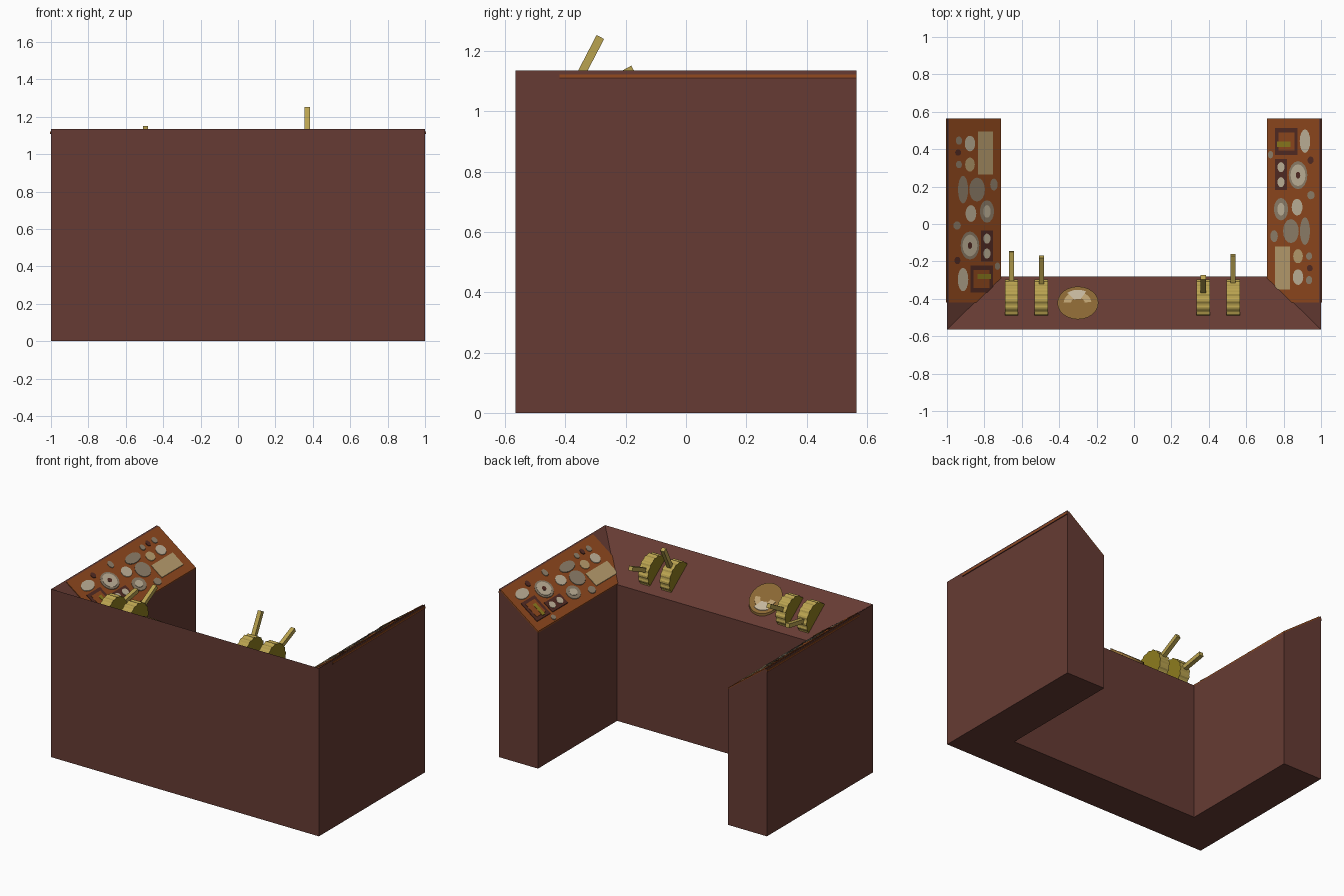
import bpy, bmesh, math
from mathutils import Vector

if "Cube" in bpy.data.objects:
    bpy.data.objects.remove(bpy.data.objects["Cube"])


def mat(name, r, g, b):
    lin = lambda c: ((c / 255 + 0.055) / 1.055) ** 2.4
    m = bpy.data.materials.new(name)
    m.diffuse_color = (lin(r), lin(g), lin(b), 1)
    m.use_nodes = True
    m.node_tree.nodes["Principled BSDF"].inputs["Base Color"].default_value = m.diffuse_color
    return m


BROWN = mat("red_brown", 102, 59, 51)
ORANGE = mat("burnt_orange", 146, 74, 30)
DARK = mat("dark_brown", 84, 44, 36)
CREAM = mat("cream", 196, 182, 156)
GREY = mat("warm_grey", 146, 130, 108)
TAN = mat("tan", 188, 160, 112)
GOLD = mat("brass", 186, 163, 80)
BRONZE = mat("bronze", 138, 103, 52)
OLIVE = mat("olive", 142, 124, 30)

TOP, LOW, W, D, XI, YI = 1.135, 0.92, 1.0, 0.565, 0.71, -0.28
SLOPE = (TOP - LOW) / (W - XI)


def mesh(name, verts, faces, m):
    bm = bmesh.new()
    vs = [bm.verts.new(v) for v in verts]
    for f in faces:
        bm.faces.new([vs[i] for i in f])
    bmesh.ops.recalc_face_normals(bm, faces=bm.faces)
    me = bpy.data.meshes.new(name)
    bm.to_mesh(me)
    bm.free()
    me.materials.append(m)
    ob = bpy.data.objects.new(name, me)
    bpy.context.collection.objects.link(ob)
    return ob


def wing_z(x, y):
    return LOW + (abs(x) - XI) * SLOPE


def front_z(x, y):
    return LOW + (YI - y) * (TOP - LOW) / (YI + D)


def plate(name, pts, zf, lo, hi, m):
    """Thin prism lying on a sloped desk top, outlined in plan."""
    n = len(pts)
    v = [(x, y, zf(x, y) + h) for h in (lo, hi) for x, y in pts]
    f = [range(n), range(n, 2 * n)]
    f += [(i, (i + 1) % n, n + (i + 1) % n, n + i) for i in range(n)]
    return mesh(name, v, f, m)


def oval(x, y, rx, ry, n=16):
    return [(x + rx * math.cos(2 * math.pi * i / n), y + ry * math.sin(2 * math.pi * i / n)) for i in range(n)]


def rect(x, y, rx, ry):
    return [(x - rx, y - ry), (x + rx, y - ry), (x + rx, y + ry), (x - rx, y + ry)]


# U-shaped desk body with mitred inward-sloping top
plan = [(-W, D), (-W, -D), (W, -D), (W, D), (XI, D), (XI, YI), (-XI, YI), (-XI, D)]
verts = [(x, y, 0) for x, y in plan]
verts += [(x, y, TOP if i < 4 else LOW) for i, (x, y) in enumerate(plan)]
faces = [(i, (i + 1) % 8, 8 + (i + 1) % 8, 8 + i) for i in range(8)]
for b in (0, 8):
    faces += [(b, b + 1, b + 6, b + 7), (b + 1, b + 2, b + 5, b + 6), (b + 2, b + 3, b + 4, b + 5)]
mesh("desk_body", verts, faces, BROWN)

# Control panels on both wings, with a thin edge showing outside
for s, side in ((-1, "left"), (1, "right")):
    pts = [(0.988, D), (0.988, -0.42), (0.835, -0.42), (XI, -0.297), (XI, D)]
    plate(side + "_panel", [(s * x, y) for x, y in pts], wing_z, -0.004, 0.006, ORANGE)
    x0, x1 = s * 0.998, s * 1.004
    for name, za, zb, m in (("_panel_edge", 1.113, 1.122, ORANGE), ("_panel_under", 1.107, 1.113, DARK)):
        v = [(x, y, z) for x in (x0, x1) for y in (-0.42, D) for z in (za, zb)]
        mesh(side + name, v, [(0, 1, 3, 2), (4, 5, 7, 6), (0, 1, 5, 4), (2, 3, 7, 6), (0, 2, 6, 4), (1, 3, 7, 5)], m)

# Panel instruments: shape, x, y, half sizes, level, colour (left wing)
dials = [
    (rect, -.794, .38, .040, .115, 0, TAN), (oval, -.877, .43, .028, .042, 0, CREAM),
    (oval, -.936, .446, .017, .022, 0, GREY), (oval, -.940, .382, .016, .017, 0, DARK),
    (oval, -.936, .318, .016, .020, 0, GREY), (oval, -.877, .318, .026, .038, 0, TAN),
    (oval, -.914, .184, .027, .074, 0, GREY), (oval, -.839, .184, .042, .064, 0, GREY),
    (oval, -.749, .211, .020, .032, 0, GREY), (oval, -.786, .067, .038, .060, 0, GREY),
    (oval, -.786, .067, .020, .034, 1, CREAM), (oval, -.872, .056, .029, .045, 0, CREAM),
    (oval, -.946, -.008, .020, .022, 0, GREY), (oval, -.877, -.115, .050, .075, 0, GREY),
    (oval, -.877, -.115, .040, .058, 1, CREAM), (oval, -.877, -.115, .012, .018, 2, DARK),
    (rect, -.786, -.118, .031, .083, 0, DARK), (oval, -.786, -.078, .019, .027, 1, CREAM),
    (oval, -.786, -.158, .019, .027, 1, CREAM), (oval, -.944, -.195, .016, .020, 0, DARK),
    (oval, -.914, -.297, .028, .063, 0, CREAM), (rect, -.815, -.294, .060, .072, 0, DARK),
    (rect, -.815, -.294, .042, .048, 1, ORANGE), (rect, -.800, -.280, .036, .014, 2, OLIVE),
    (oval, -.730, -.225, .014, .020, 0, GREY),
]
for i, (shape, x, y, rx, ry, lv, m) in enumerate(dials):
    hi = 0.010 + 0.002 * lv
    plate(f"left_instrument_{i}", shape(x, y, rx, ry), wing_z, 0.004, hi, m)
    # right wing carries the same set turned half round
    plate(f"right_instrument_{i}", shape(-x, 0.146 - y, rx, ry), wing_z, 0.004, hi, m)

# Round chart dial on the front desk
cx, cy = -0.30, -0.422
plate("chart_rim", oval(cx, cy, .110, .088, 24), front_z, 0, .016, BRONZE)
for k, (a0, a1, r0, r1, m) in enumerate([(5, 60, .036, .072, TAN), (60, 130, .028, .088, CREAM), (130, 178, .036, .076, TAN)]):
    arc = [math.radians(a0 + (a1 - a0) * j / 6) for j in range(7)]
    ring = [(r1, a) for a in arc] + [(r0, a) for a in reversed(arc)]
    plate(f"chart_sector_{k}", [(cx + r * math.cos(a), cy + .8 * r * math.sin(a)) for r, a in ring], front_z, .014, .019, m)

# Notched throttle wheels with levers
CY, R = -0.405, 0.108
CZ = front_z(0, CY)
for i, (x, ang) in enumerate([(-.655, 10), (-.495, 28.5), (.37, 62.5), (.53, 24)]):
    n = 64
    v = []
    for dx in (-.036, .036):
        for j in range(n):
            r = R if j % 4 < 2 else R - .005
            a = 2 * math.pi * j / n
            v.append((x + dx, CY + r * math.cos(a), CZ + r * math.sin(a)))
    f = [range(n), range(n, 2 * n)] + [(j, (j + 1) % n, n + (j + 1) % n, n + j) for j in range(n)]
    wheel = mesh(f"throttle_wheel_{i}", v, f, GOLD)
    wheel.data.materials.append(OLIVE)
    for p in wheel.data.polygons:
        p.material_index = 1 if abs(p.normal.x) > .9 else 0
    a = math.radians(ang)
    d, u = Vector((0, math.cos(a), math.sin(a))), Vector((0, -math.sin(a), math.cos(a)))
    c = Vector((x, CY, CZ))
    v = [c + Vector((sx * .014, 0, 0)) + d * t + u * h * .014 for sx in (-1, 1) for t in (.05, .262) for h in (-1, 1)]
    mesh(f"throttle_lever_{i}", v, [(0, 1, 3, 2), (4, 5, 7, 6), (0, 1, 5, 4), (2, 3, 7, 6), (0, 2, 6, 4), (1, 3, 7, 5)], GOLD)
